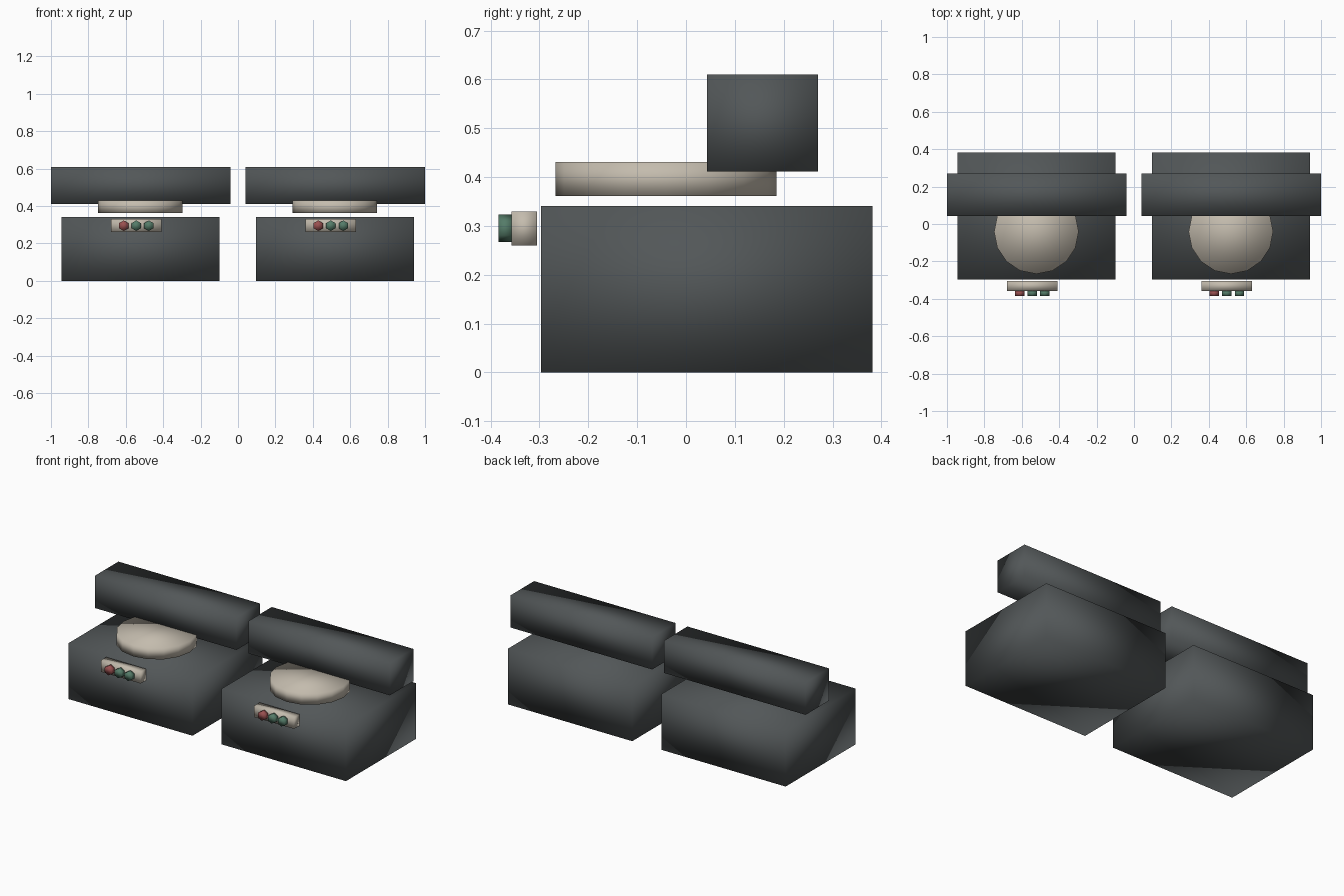
import bpy, bmesh, math
from mathutils import Matrix

cube = bpy.data.objects.get("Cube")
if cube:
    bpy.data.objects.remove(cube, do_unlink=True)


def material(name, rgb):
    m = bpy.data.materials.new(name)
    m.use_nodes = True
    m.diffuse_color = (*rgb, 1)
    m.node_tree.nodes["Principled BSDF"].inputs["Base Color"].default_value = (*rgb, 1)
    return m


CHARCOAL = material("charcoal", (0.085, 0.095, 0.098))
BEIGE = material("warm beige", (0.55, 0.50, 0.42))
RED = material("dull red", (0.32, 0.08, 0.08))
GREEN = material("dull green", (0.09, 0.20, 0.14))


def finish(name, bm, mat):
    # every part is fully smooth shaded, boxes included
    for f in bm.faces:
        f.smooth = True
    mesh = bpy.data.meshes.new(name)
    bm.to_mesh(mesh)
    bm.free()
    mesh.materials.append(mat)
    ob = bpy.data.objects.new(name, mesh)
    bpy.context.collection.objects.link(ob)
    return ob


def box(name, lo, hi, mat):
    size = [b - a for a, b in zip(lo, hi)]
    mid = [(a + b) / 2 for a, b in zip(lo, hi)]
    bm = bmesh.new()
    bmesh.ops.create_cube(bm, size=1, matrix=Matrix.Translation(mid) @ Matrix.Diagonal((*size, 1)))
    return finish(name, bm, mat)


def disc(name, centre, radius, depth, sides, mat, axis="Z"):
    turn = Matrix.Rotation(math.pi / 2, 4, "X") if axis == "Y" else Matrix()
    bm = bmesh.new()
    bmesh.ops.create_cone(bm, cap_ends=True, segments=sides, radius1=radius, radius2=radius,
                          depth=depth, matrix=Matrix.Translation(centre) @ turn)
    return finish(name, bm, mat)


# two identical units side by side
for side, x in (("right", -0.52), ("left", 0.52)):
    box(side + "_base", (x - 0.423, -0.297, 0), (x + 0.42, 0.382, 0.341), CHARCOAL)
    box(side + "_back_bar", (x - 0.48, 0.043, 0.412), (x + 0.48, 0.27, 0.61), CHARCOAL)
    disc(side + "_seat_disc", (x - 0.002, -0.041, 0.396), 0.226, 0.069, 16, BEIGE)
    # control panel with three hexagonal buttons
    box(side + "_panel", (x - 0.16, -0.357, 0.26), (x + 0.11, -0.305, 0.33), BEIGE)
    for i, mat in enumerate((RED, GREEN, GREEN)):
        disc(f"{side}_button_{i + 1}", (x - 0.091 + i * 0.067, -0.37, 0.295),
             0.028, 0.028, 6, mat, "Y")
